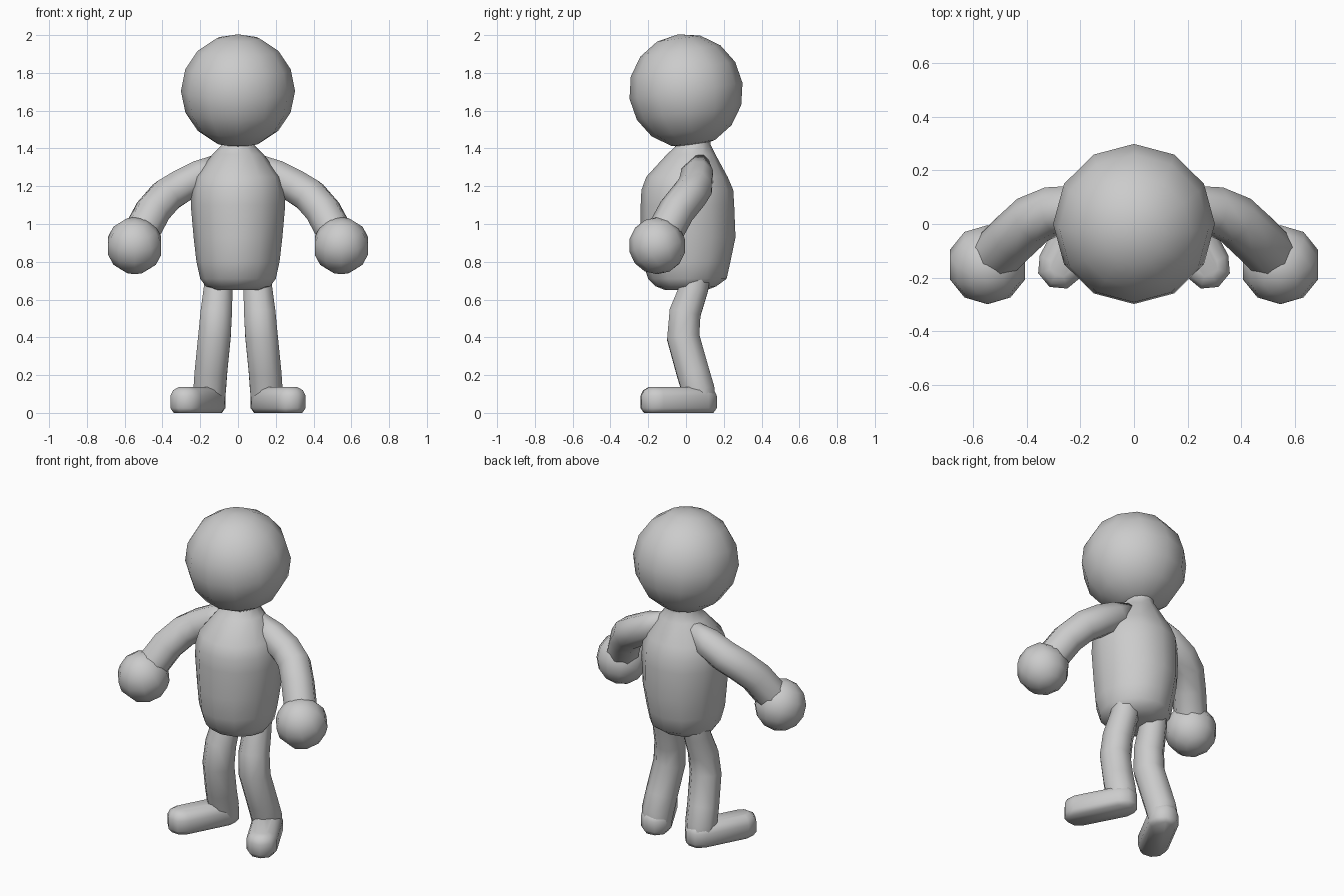
import bpy, bmesh, math
from mathutils import Vector, Matrix

if "Cube" in bpy.data.objects:
    bpy.data.objects.remove(bpy.data.objects["Cube"])

grey = bpy.data.materials.new("light grey")
grey.diffuse_color = (0.6, 0.6, 0.6, 1)
grey.use_nodes = True
grey.node_tree.nodes["Principled BSDF"].inputs["Base Color"].default_value = grey.diffuse_color


def finish(name, bm, mirror=False):
    """Turn a bmesh into a smooth shaded object, optionally mirrored left to right."""
    bmesh.ops.recalc_face_normals(bm, faces=bm.faces)
    mesh = bpy.data.meshes.new(name)
    bm.to_mesh(mesh)
    bm.free()
    mesh.materials.append(grey)
    obj = bpy.data.objects.new(name, mesh)
    bpy.context.collection.objects.link(obj)
    if mirror:
        mod = obj.modifiers.new("mirror", 'MIRROR')
        mod.use_mirror_merge = False
    bpy.ops.object.select_all(action='DESELECT')
    obj.select_set(True)
    bpy.context.view_layer.objects.active = obj
    bpy.ops.object.shade_smooth_by_angle(angle=math.radians(75))
    return obj


def loft(name, rings, mirror=False):
    """Skin a list of equally long point rings and cap both ends."""
    bm = bmesh.new()
    loops = [[bm.verts.new(p) for p in ring] for ring in rings]
    n = len(loops[0])
    for a, b in zip(loops, loops[1:]):
        for i in range(n):
            j = (i + 1) % n
            bm.faces.new((a[i], a[j], b[j], b[i]))
    bm.faces.new(loops[0])
    bm.faces.new(loops[-1])
    return finish(name, bm, mirror)


def tube(name, path, sides=8):
    """Mirrored limb through (x, y, z, radius) stations."""
    pts = [Vector(p[:3]) for p in path]
    rings = []
    side = Vector((0, 1, 0))
    for i, (p, s) in enumerate(zip(pts, path)):
        d = (pts[min(i + 1, len(pts) - 1)] - pts[max(i - 1, 0)]).normalized()
        side = (side - d * side.dot(d)).normalized()
        up = d.cross(side)
        rings.append([p + s[3] * (math.cos(t) * side + math.sin(t) * up)
                      for t in (math.tau * (k + 0.5) / sides for k in range(sides))])
    return loft(name, rings, True)


def ball(name, centre, radius, seg, rings, tilt, mirror=False):
    bm = bmesh.new()
    m = Matrix.Translation(centre) @ Matrix.Rotation(math.radians(tilt), 4, 'X')
    bmesh.ops.create_uvsphere(bm, u_segments=seg, v_segments=rings, radius=radius, matrix=m)
    return finish(name, bm, mirror)


# Head: faceted ball, tipped slightly
ball("head", (0, 0, 1.705), 0.302, 12, 8, 8)

# Torso and neck: (z, half width, front y, back y)
body = [(0.65, 0.12, -0.11, 0.11), (0.67, 0.17, -0.16, 0.16), (0.71, 0.20, -0.20, 0.215),
        (0.80, 0.22, -0.23, 0.235), (0.93, 0.235, -0.24, 0.262), (1.10, 0.25, -0.24, 0.255),
        (1.18, 0.245, -0.236, 0.25), (1.25, 0.225, -0.21, 0.22), (1.37, 0.135, -0.10, 0.155),
        (1.42, 0.085, -0.045, 0.13), (1.45, 0.085, -0.04, 0.13), (1.51, 0.16, -0.10, 0.20)]
loft("torso", [[(w * math.cos(t), (f + b) / 2 + (b - f) / 2 * math.sin(t), z)
                for t in (math.tau * k / 12 for k in range(12))] for z, w, f, b in body])

# Arms and hands
tube("arms", [(0.09, 0.075, 1.335, 0.045), (0.19, 0.06, 1.26, 0.09), (0.30, 0.05, 1.20, 0.095),
              (0.38, 0.015, 1.15, 0.097), (0.45, -0.05, 1.07, 0.097), (0.52, -0.12, 0.94, 0.097)])
ball("hands", (0.547, -0.152, 0.885), 0.151, 10, 7, 25, True)

# Legs, bent forward at the knee
tube("legs", [(0.10, 0.06, 0.76, 0.08), (0.105, 0.042, 0.66, 0.082), (0.115, -0.005, 0.53, 0.09),
              (0.125, -0.015, 0.40, 0.093), (0.143, 0.035, 0.22, 0.093),
              (0.15, 0.065, 0.12, 0.093), (0.15, 0.075, 0.05, 0.085)])

# Feet: rounded soles turned outward, stacked in height
heel, toe = Vector((0.15, 0.08, 0)), Vector((0.275, -0.158, 0))
ahead = (toe - heel).normalized()
across = Vector((-ahead.y, ahead.x, 0))


def sole(z, r):
    pts = []
    for centre, start in ((toe, -90), (heel, 90)):
        for k in range(5):
            a = math.radians(start + 45 * k)
            pts.append(centre + r * (math.cos(a) * ahead + math.sin(a) * across) + Vector((0, 0, z)))
    return pts


loft("feet", [sole(z, r) for z, r in ((0, 0.068), (0.025, 0.087), (0.09, 0.087),
                                      (0.12, 0.072), (0.137, 0.04))], True)
